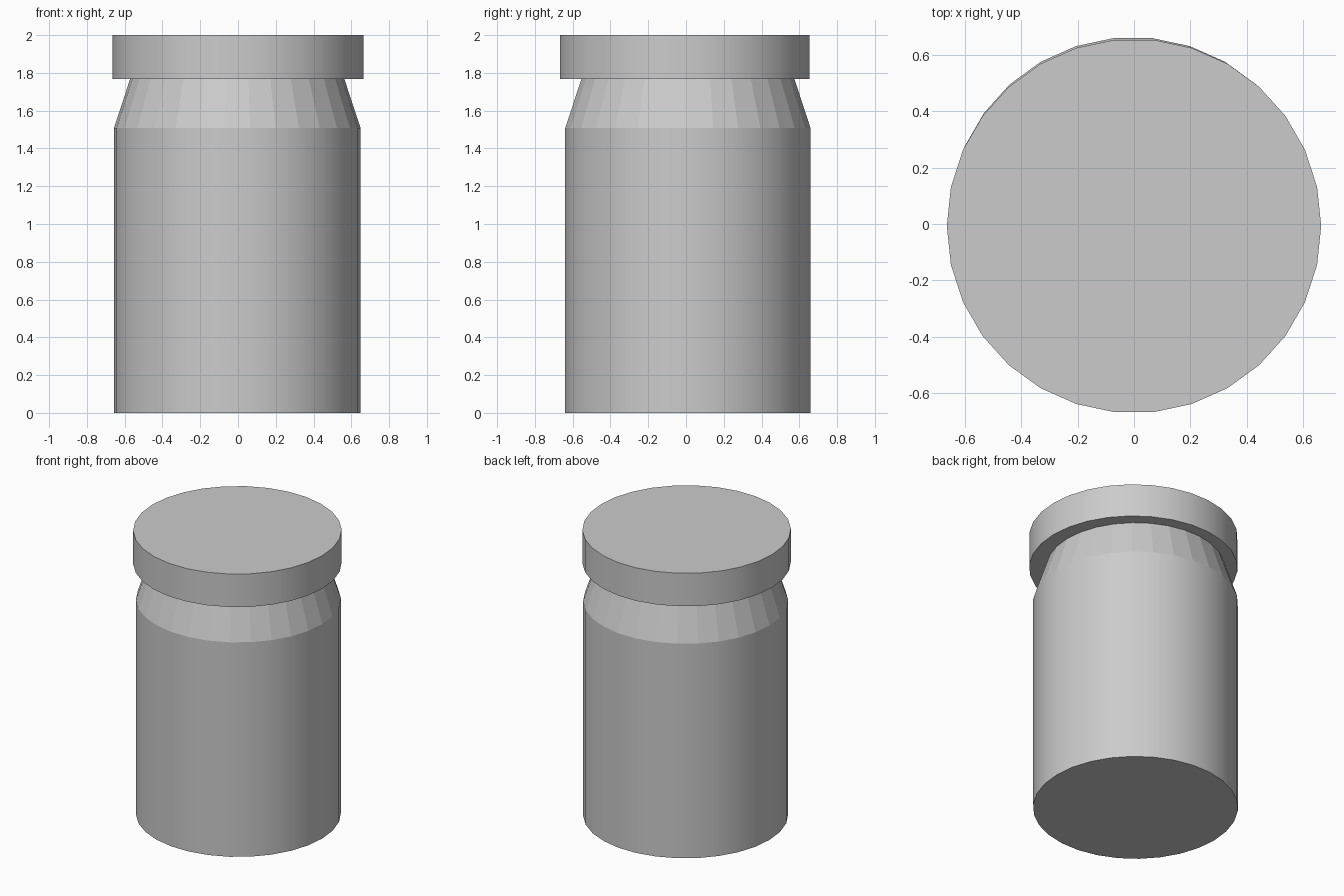
import bpy, bmesh, math

if "Cube" in bpy.data.objects:
    bpy.data.objects.remove(bpy.data.objects["Cube"])

SIDES = 30


def turned(name, profile, centre, flat_bands=()):
    """Closed solid of revolution from (radius, z) rings, capped at both ends."""
    bm = bmesh.new()
    rings = []
    for r, z in profile:
        rings.append([bm.verts.new((centre[0] + r * math.cos(2 * math.pi * i / SIDES),
                                    centre[1] + r * math.sin(2 * math.pi * i / SIDES), z))
                      for i in range(SIDES)])
    for band, (a, b) in enumerate(zip(rings, rings[1:])):
        for i in range(SIDES):
            j = (i + 1) % SIDES
            face = bm.faces.new((a[i], a[j], b[j], b[i]))
            face.smooth = band not in flat_bands
    bm.faces.new(rings[0][::-1])
    bm.faces.new(rings[-1])
    # Keep rims and the shoulder crease crisp
    bm.normal_update()
    for e in bm.edges:
        e.smooth = e.calc_face_angle(0) < math.radians(14)
    mesh = bpy.data.meshes.new(name)
    bm.to_mesh(mesh)
    bm.free()
    obj = bpy.data.objects.new(name, mesh)
    bpy.context.collection.objects.link(obj)
    return obj


# Jar body: straight wall and faceted tapering shoulder
turned("jar_body", [(0.653, 0), (0.653, 1.507), (0.567, 1.768)],
       (-0.004, 0.010), flat_bands=(1,))

# Lid: wide flat disc resting on the neck, slightly off-centre
turned("lid", [(0.664, 1.768), (0.664, 2.0)], (0, -0.007))
